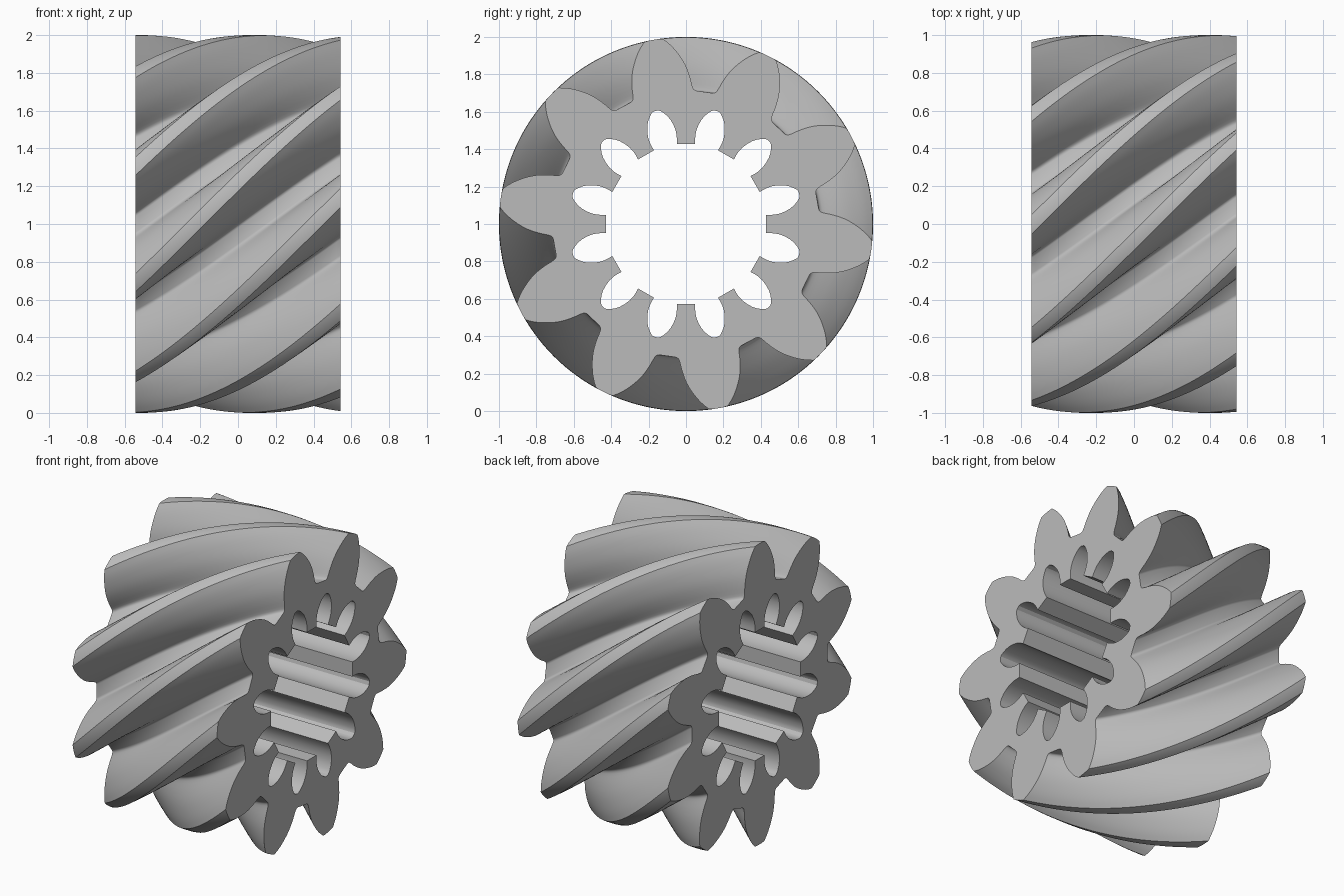
import bpy
import bmesh
from math import cos, sin, radians, atan2, hypot

cube = bpy.data.objects.get("Cube")
if cube:
    bpy.data.objects.remove(cube, do_unlink=True)

HALF = 0.542            # half the gear width along x
TEETH, GROOVES = 10, 12
STEPS = 56
HELIX = 1.0             # radians of twist per unit of width

# Half tooth: (radius, half angle in degrees), root to tip
FLANK = [(0.714, 14.6), (0.716, 13.9), (0.722, 13.2), (0.733, 12.75), (0.75, 12.3),
         (0.775, 11.8), (0.80, 11.2), (0.825, 10.55), (0.85, 9.8), (0.875, 8.9),
         (0.90, 7.9), (0.925, 6.8), (0.95, 5.65), (0.975, 4.3), (0.998, 2.9)]
TIP = [(1.0, 1.5), (1.0, 0.0)]

# Half spline groove: (radius, half width), mouth to bottom
GROOVE = [(0.425, 0.063), (0.445, 0.069), (0.47, 0.074), (0.50, 0.076), (0.53, 0.072),
          (0.56, 0.064), (0.585, 0.052), (0.607, 0.036), (0.62, 0.023), (0.626, 0.012)]


def repeat(half, count, start):
    """Mirror a half profile of (radius, angle) and repeat it around the axis."""
    ring = []
    for k in range(count):
        centre = start + k * 360 / count
        ring += [(r, radians(centre - a)) for r, a in half]
        ring += [(r, radians(centre + a)) for r, a in reversed(half) if a > 0]
    return ring


def add_ring(bm, profile, x, twist):
    return [bm.verts.new((x, r * cos(a + twist), 1 + r * sin(a + twist)))
            for r, a in profile]


def skin(bm, a, b):
    n = len(a)
    for i in range(n):
        j = (i + 1) % n
        bm.faces.new((a[i], a[j], b[j], b[i]))


def loop_edges(bm, ring):
    return [bm.edges.get((ring[i - 1], ring[i])) for i in range(len(ring))]


outer = repeat(FLANK + TIP, TEETH, 28)
bore_half = [(hypot(r, w), atan2(w, r) * 180 / 3.14159265) for r, w in GROOVE]
bore = repeat(bore_half, GROOVES, 15)

bm = bmesh.new()

# Helical teeth
rings = []
for s in range(STEPS + 1):
    x = -HALF + 2 * HALF * s / STEPS
    rings.append(add_ring(bm, outer, x, (HALF - x) * HELIX))
for a, b in zip(rings, rings[1:]):
    skin(bm, a, b)

# Straight splined bore
bore_rings = [add_ring(bm, bore, x, 0) for x in (-HALF, HALF)]
skin(bm, *bore_rings)

# Flat end faces
for o, i in ((rings[0], bore_rings[0]), (rings[-1], bore_rings[1])):
    bmesh.ops.triangle_fill(bm, use_beauty=True,
                            edges=loop_edges(bm, o) + loop_edges(bm, i))
bmesh.ops.recalc_face_normals(bm, faces=bm.faces[:])

mesh = bpy.data.meshes.new("helical_gear")
bm.to_mesh(mesh)
bm.free()
gear = bpy.data.objects.new("helical_gear", mesh)
bpy.context.scene.collection.objects.link(gear)

# Plain grey material
grey = bpy.data.materials.new("grey_metal")
grey.use_nodes = True
colour = (0.5, 0.5, 0.5, 1)
grey.diffuse_color = colour
grey.node_tree.nodes["Principled BSDF"].inputs["Base Color"].default_value = colour
mesh.materials.append(grey)

bpy.ops.object.select_all(action='DESELECT')
gear.select_set(True)
bpy.context.view_layer.objects.active = gear
bpy.ops.object.shade_smooth_by_angle(angle=radians(28))
